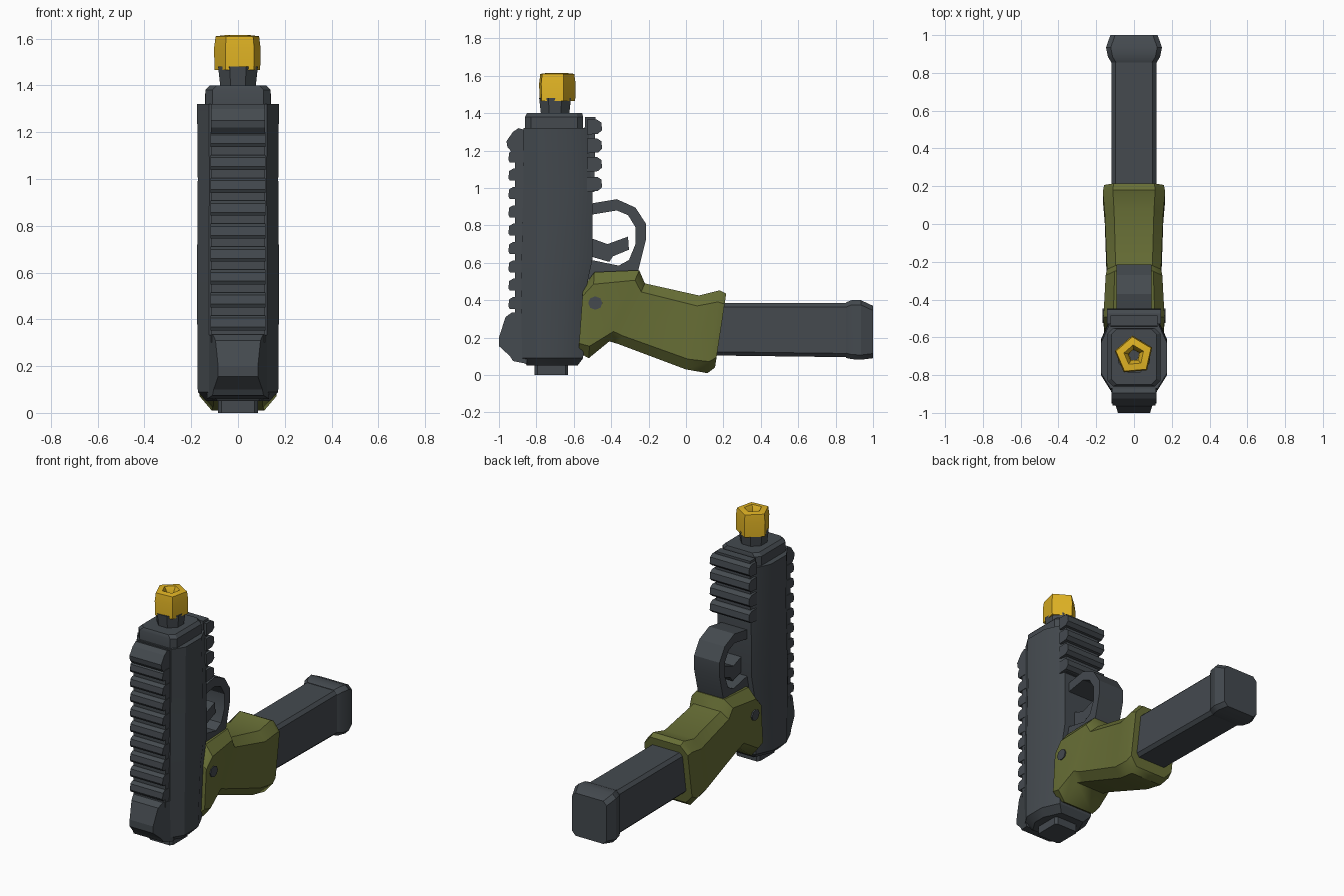
import bpy, bmesh, math

if "Cube" in bpy.data.objects:
    bpy.data.objects.remove(bpy.data.objects["Cube"])


def material(name, rgb):
    m = bpy.data.materials.new(name)
    m.diffuse_color = (*rgb, 1)
    m.use_nodes = True
    m.node_tree.nodes["Principled BSDF"].inputs["Base Color"].default_value = m.diffuse_color
    return m


GREY = material("slate grey", (0.058, 0.068, 0.078))
OLIVE = material("olive green", (0.135, 0.155, 0.036))
YELLOW = material("tip yellow", (0.76, 0.46, 0.018))


def loft(name, rings, mat, caps=True, closed=False, smooth=30):
    """Skin a list of equal-length rings of 3D points."""
    bm = bmesh.new()
    vr = [[bm.verts.new(p) for p in r] for r in rings]
    n = len(vr[0])
    pairs = list(zip(vr, vr[1:])) + ([(vr[-1], vr[0])] if closed else [])
    for a, b in pairs:
        for i in range(n):
            j = (i + 1) % n
            bm.faces.new((a[i], a[j], b[j], b[i]))
    if caps and not closed:
        bm.faces.new(vr[0])
        bm.faces.new(vr[-1])
    bmesh.ops.recalc_face_normals(bm, faces=bm.faces[:])
    me = bpy.data.meshes.new(name)
    bm.to_mesh(me)
    bm.free()
    ob = bpy.data.objects.new(name, me)
    bpy.context.collection.objects.link(ob)
    me.materials.append(mat)
    if smooth:
        bpy.ops.object.select_all(action='DESELECT')
        bpy.context.view_layer.objects.active = ob
        ob.select_set(True)
        bpy.ops.object.shade_smooth_by_angle(angle=math.radians(smooth))
    return ob


def plate(name, profile, half, mat=GREY):
    """Side profile (y, z) spanned across x; half is a number or a function of y."""
    h = half if callable(half) else (lambda y: half)
    return loft(name, [[(s * h(y), y, z) for y, z in profile] for s in (-1, 1)], mat, smooth=0)


def octagon(w, a0, a1, c):
    """Chamfered rectangle: half width w, from a0 to a1, chamfer c."""
    return [(-w + c, a0), (w - c, a0), (w, a0 + c), (w, a1 - c),
            (w - c, a1), (-w + c, a1), (-w, a1 - c), (-w, a0 + c)]


def ring(r, z, n, cy, turn=0):
    return [(r * math.cos(turn + math.tau * i / n),
             cy + r * math.sin(turn + math.tau * i / n), z) for i in range(n)]


# main body, lofted upward
rings = []
for z, y0, y1, w in [(0.05, -0.85, -0.58, 0.135), (0.09, -0.88, -0.55, 0.172),
                     (0.48, -0.88, -0.53, 0.175), (0.62, -0.88, -0.50, 0.175),
                     (1.00, -0.87, -0.50, 0.172), (1.32, -0.87, -0.52, 0.175)]:
    k = w - 0.05
    rings.append([(-k, y0, z), (k, y0, z), (w, y0 + 0.08, z), (w, y1 - 0.11, z),
                  (k, y1, z), (-k, y1, z), (-w, y1 - 0.11, z), (-w, y0 + 0.08, z)])
loft("body", rings, GREY)

# muzzle collar, neck and bottom block
loft("muzzle_collar", [[(x, y, z) for x, y in octagon(w, y0, y1, 0.03)] for z, w, y0, y1 in
                       [(1.30, 0.14, -0.86, -0.55), (1.38, 0.14, -0.86, -0.55),
                        (1.40, 0.12, -0.85, -0.555)]], GREY)
loft("neck", [ring(0.08, 1.38, 8, -0.70, 0.39), ring(0.092, 1.48, 8, -0.70, 0.39)], GREY)
loft("bottom_block", [[(x, y, z) for x, y in octagon(0.085, -0.81, -0.63, 0.015)]
                      for z in (0.0, 0.08)], GREY)

# hollow five-sided tip
loft("tip", [ring(r, z, 5, -0.695, 1.66) for r, z in
             [(0.03, 1.47), (0.103, 1.465), (0.105, 1.56), (0.098, 1.61),
              (0.055, 1.615), (0.032, 1.58)]], YELLOW, caps=False, closed=True)

# front-face rail with slats
plate("sight_rail", [(-0.86, 0.30), (-0.915, 0.30), (-0.915, 1.24), (-0.86, 1.24)], 0.115)
for i in range(9):
    z = 0.385 + i * 0.098
    plate(f"sight_rail_slat_{i + 1}", [(-0.87, z - 0.032), (-0.942, z - 0.032), (-0.95, z - 0.018),
                                       (-0.945, z + 0.02), (-0.925, z + 0.032), (-0.87, z + 0.032)],
          0.118)

# sights
plate("front_sight", [(-0.86, 1.31), (-0.895, 1.32), (-0.925, 1.30), (-0.96, 1.25),
                      (-0.955, 1.22), (-0.93, 1.19), (-0.86, 1.20)], 0.115)
plate("rear_sight", [(-0.85, 0.33), (-0.93, 0.335), (-0.965, 0.31), (-1.0, 0.20), (-1.0, 0.155),
                     (-0.94, 0.10), (-0.925, 0.075), (-0.85, 0.06)],
      lambda y: 0.085 + (y + 1) * 0.32)

# accessory rail on the other face
plate("accessory_rail", [(-0.55, 0.97), (-0.49, 0.98), (-0.485, 1.38), (-0.54, 1.38)], 0.125)
for i, z in enumerate((1.02, 1.125, 1.225, 1.325)):
    plate(f"accessory_rail_slat_{i + 1}", [(-0.53, z - 0.04), (-0.47, z - 0.035), (-0.448, z - 0.015),
                                           (-0.453, z + 0.025), (-0.475, z + 0.04),
                                           (-0.53, z + 0.04)], 0.142)

# trigger guard, a C shaped strip of outer and inner points
outer = [(-0.53, 0.91), (-0.49, 0.92), (-0.37, 0.94), (-0.27, 0.895), (-0.215, 0.81),
         (-0.215, 0.72), (-0.255, 0.56), (-0.32, 0.51), (-0.53, 0.51)]
inner = [(-0.53, 0.85), (-0.49, 0.86), (-0.37, 0.88), (-0.31, 0.855), (-0.27, 0.79),
         (-0.27, 0.70), (-0.305, 0.615), (-0.36, 0.585), (-0.53, 0.62)]
g = 0.092
loft("trigger_guard", [[(-g, *o), (g, *o), (g, *i), (-g, *i)] for o, i in zip(outer, inner)], GREY)
plate("trigger", [(-0.53, 0.74), (-0.42, 0.70), (-0.31, 0.74), (-0.305, 0.67), (-0.39, 0.635),
                  (-0.41, 0.605), (-0.53, 0.64)], 0.05)

# grip, lofted along its length from bottom edge to top edge
rings = []
for (by, bz), (ty, tz), w in [((-0.575, 0.12), (-0.55, 0.47), 0.158),
                              ((-0.52, 0.09), (-0.49, 0.55), 0.162),
                              ((-0.41, 0.18), (-0.25, 0.56), 0.150),
                              ((-0.36, 0.165), (-0.22, 0.49), 0.143),
                              ((0.00, 0.03), (0.07, 0.425), 0.155),
                              ((0.115, 0.01), (0.18, 0.453), 0.165),
                              ((0.155, 0.04), (0.215, 0.435), 0.158)]:
    def at(x, f):
        return (x, by + (ty - by) * f, bz + (tz - bz) * f)
    k = w * 0.68
    rings.append([at(-k, 0), at(k, 0), at(w, 0.14), at(w, 0.86),
                  at(k, 1), at(-k, 1), at(-w, 0.86), at(-w, 0.14)])
loft("grip", rings, OLIVE, smooth=40)

# grip pins on both sides
for side, s in (("left", -1), ("right", 1)):
    loft(f"grip_pin_{side}", [[(s * x, -0.485 + 0.038 * math.cos(math.tau * i / 8),
                                0.385 + 0.036 * math.sin(math.tau * i / 8)) for i in range(8)]
                              for x in (0.13, 0.167)], GREY)

# magazine and its flared end cap
loft("magazine", [[(x, y, z) for x, z in octagon(0.118, z0, 0.385, 0.02)]
                  for y, z0 in ((0.12, 0.105), (0.90, 0.095))], GREY)
loft("magazine_cap", [[(x, y, z) for x, z in octagon(w, z0, z1, 0.025)] for y, w, z0, z1 in
                      [(0.855, 0.12, 0.092, 0.388), (0.885, 0.138, 0.085, 0.40),
                       (0.935, 0.148, 0.082, 0.40), (1.0, 0.125, 0.09, 0.37)]], GREY)
